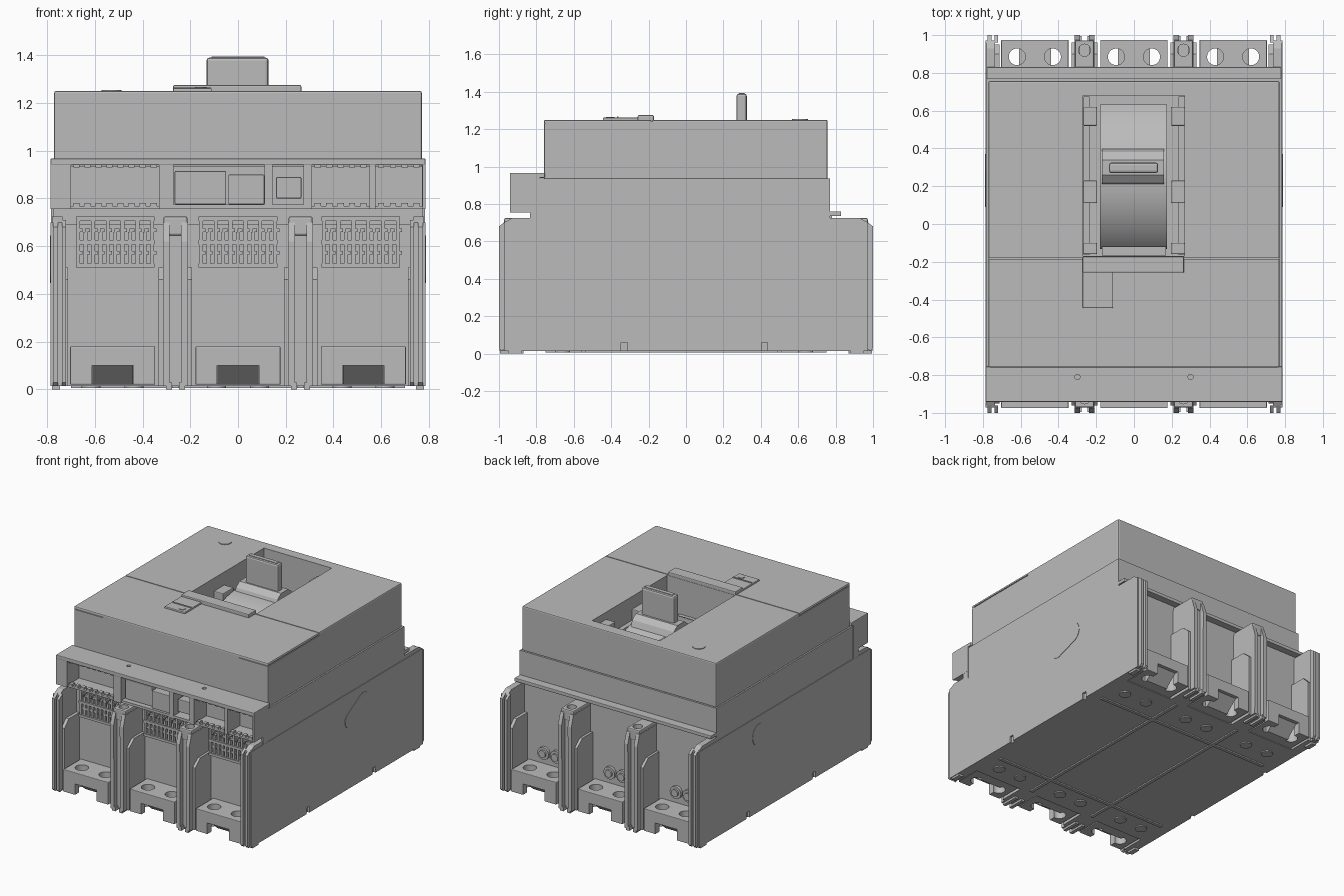
import bpy, bmesh, math
from mathutils import Matrix, Vector

old = bpy.data.objects.get("Cube")
if old:
    bpy.data.objects.remove(old, do_unlink=True)

grey = bpy.data.materials.new("moulded grey")
grey.use_nodes = True
grey.diffuse_color = (0.5, 0.5, 0.5, 1)
grey.node_tree.nodes["Principled BSDF"].inputs["Base Color"].default_value = (0.5, 0.5, 0.5, 1)


def finish(name, bm, smooth=False):
    bmesh.ops.recalc_face_normals(bm, faces=bm.faces)
    mesh = bpy.data.meshes.new(name)
    bm.to_mesh(mesh)
    bm.free()
    mesh.materials.append(grey)
    ob = bpy.data.objects.new(name, mesh)
    bpy.context.collection.objects.link(ob)
    if smooth:
        bpy.ops.object.select_all(action='DESELECT')
        ob.select_set(True)
        bpy.context.view_layer.objects.active = ob
        bpy.ops.object.shade_smooth_by_angle(angle=math.radians(35))
    return ob


def add_box(bm, x, y, z):
    """Add a box given by (min, max) pairs."""
    c = [(a[0] + a[1]) / 2 for a in (x, y, z)]
    s = [abs(a[1] - a[0]) for a in (x, y, z)]
    bmesh.ops.create_cube(bm, size=1, matrix=Matrix.Translation(c) @ Matrix.Diagonal((*s, 1)))


def box(name, x, y, z, bevel=0):
    bm = bmesh.new()
    add_box(bm, x, y, z)
    if bevel:
        bmesh.ops.bevel(bm, geom=bm.edges[:], offset=bevel, segments=2, affect='EDGES', profile=0.5)
    return finish(name, bm)


def prism(name, profile, x, smooth=False):
    """Extrude a (y, z) profile along x."""
    bm = bmesh.new()
    face = bm.faces.new([bm.verts.new((x[0], p, q)) for p, q in profile])
    ext = bmesh.ops.extrude_face_region(bm, geom=[face])
    bmesh.ops.translate(bm, vec=(x[1] - x[0], 0, 0),
                        verts=[v for v in ext["geom"] if isinstance(v, bmesh.types.BMVert)])
    return finish(name, bm, smooth)


def rod(name, pos, r, depth, axis='Z'):
    bm = bmesh.new()
    rot = Matrix.Rotation(math.pi / 2, 4, 'X') if axis == 'Y' else Matrix()
    bmesh.ops.create_cone(bm, cap_ends=True, segments=32, radius1=r, radius2=r, depth=depth,
                          matrix=Matrix.Translation(pos) @ rot)
    return finish(name, bm, True)


def cut(ob, cutters):
    for c in cutters:
        m = ob.modifiers.new("cut", 'BOOLEAN')
        m.operation, m.solver, m.object = 'DIFFERENCE', 'EXACT', c
    bpy.context.view_layer.update()
    deps = bpy.context.evaluated_depsgraph_get()
    ob.data = bpy.data.meshes.new_from_object(ob.evaluated_get(deps))
    ob.modifiers.clear()
    for c in cutters:
        bpy.data.objects.remove(c, do_unlink=True)


PITCH = 0.525
# Case body
box("base_body", (-0.755, 0.755), (-0.78, 0.78), (0.015, 0.75))
box("middle_body", (-0.78, 0.78), (-0.80, 0.77), (0.69, 0.935))
box("rear_ledge", (-0.78, 0.78), (0.76, 0.83), (0.735, 0.76), 0.004)

# Cover with handle window, lid seam and side seams
cover = box("top_cover", (-0.77, 0.77), (-0.76, 0.757), (0.93, 1.25), 0.008)
cut(cover, [box("window_cut", (-0.27, 0.268), (-0.17, 0.68), (0.9, 1.4)),
            box("seam_cut", (-0.8, 0.8), (-0.186, -0.18), (1.24, 1.3))] +
    [box("side_seam_cut", (s * 0.764, s * 0.8), (-0.74, -0.18), (1.228, 1.234)) for s in (-1, 1)] +
    [box("front_seam_cut", (s * 0.54, s * 0.8), (-0.8, -0.754), (1.228, 1.234)) for s in (-1, 1)])
rod("cover_plug", (-0.53, 0.61, 1.25), 0.042, 0.008)

# Handle in the window
arc = [(0.25 + 0.5 * math.sin(a), 0.65 + 0.5 * math.cos(a))
       for a in (math.radians(-50 + 100 * i / 24) for i in range(25))]
prism("handle_saddle", arc, (-0.18, 0.175), True)
prism("handle_root", [(0.2, 1.12), (0.22, 1.17), (0.26, 1.2), (0.34, 1.2), (0.38, 1.17), (0.4, 1.12)],
      (-0.17, 0.16))
box("handle", (-0.132, 0.128), (0.27, 0.325), (1.15, 1.39), 0.012)
box("handle_cap_rim", (-0.11, 0.11), (0.283, 0.312), (1.38, 1.394))
for s in (-1, 1):
    box("window_side_rail", (s * 0.235, s * 0.268), (-0.165, 0.675), (0.935, 1.08))
    for y, w, top in ((0.57, 0.05, 1.2), (0.17, 0.06, 1.16), (-0.13, 0.03, 1.12)):
        box("window_bracket", (s * 0.195, s * 0.27), (y - w, y + w), (0.935, top), 0.006)
box("window_front_step", (-0.17, 0.17), (-0.168, -0.12), (0.935, 1.0))

# Sliding latch on the lid
box("latch_bar", (-0.272, 0.265), (-0.258, -0.172), (1.24, 1.275), 0.006)
box("latch_tab", (-0.272, -0.11), (-0.445, -0.25), (1.24, 1.262), 0.005)
box("latch_tab_ridge", (-0.265, -0.115), (-0.37, -0.362), (1.25, 1.267))
rod("latch_button", (-0.157, -0.405, 1.262), 0.024, 0.008)

# Front hood: top plate, dividing ribs and toothed rails
hood = box("hood_top", (-0.785, 0.785), (-0.942, -0.755), (0.94, 0.967), 0.004)
cut(hood, [rod("hood_hole_cut", (x, -0.81, 0.967), 0.014, 0.03) for x in (-0.3, 0.3)])
for a, b in ((-0.785, -0.70), (-0.33, -0.27), (0.11, 0.145), (0.275, 0.31), (0.55, 0.575), (0.772, 0.785)):
    box("hood_rib", (a, b), (-0.94, -0.79), (0.755, 0.945))
for s in (-1, 1):
    box("hood_cheek", (s * 0.77, s * 0.784), (-0.835, -0.78), (0.70, 0.945))
bm = bmesh.new()
for a, b in ((-0.70, -0.33), (0.31, 0.55), (0.575, 0.772)):
    add_box(bm, (a, b), (-0.93, -0.79), (0.755, 0.768))
    n = round((b - a) / 0.045)
    for i in range(n):
        x = a + (i + 0.5) * (b - a) / n
        add_box(bm, (x - 0.013, x + 0.013), (-0.93, -0.9), (0.768, 0.782))
        add_box(bm, (x - 0.013, x + 0.013), (-0.93, -0.9), (0.93, 0.945))
finish("hood_teeth", bm)
box("accessory_block", (-0.265, -0.05), (-0.90, -0.79), (0.775, 0.915), 0.004)
box("accessory_block_side", (-0.04, 0.11), (-0.92, -0.79), (0.775, 0.90), 0.004)
box("accessory_rail", (-0.27, 0.275), (-0.935, -0.79), (0.757, 0.775))
box("accessory_clip", (0.16, 0.265), (-0.91, -0.79), (0.80, 0.89), 0.004)

# Ventilation grilles above the front terminals
for k in (-1, 0, 1):
    cx = k * PITCH * 0.98
    bm = bmesh.new()
    for z in (0.51, 0.608, 0.706):
        add_box(bm, (cx - 0.165, cx + 0.165), (-0.835, -0.77), (z, z + 0.018))
    for i in range(11):
        x = cx - 0.155 + i * 0.031
        add_box(bm, (x - 0.008, x + 0.008), (-0.83, -0.77), (0.51, 0.66 if i % 2 else 0.72))
        add_box(bm, (x - 0.002, x + 0.018), (-0.825, -0.77), (0.565, 0.58))
        add_box(bm, (x - 0.002, x + 0.018), (-0.825, -0.77), (0.66, 0.675))
    finish("vent_grille", bm)

# Both terminal ends
for e in (-1, 1):
    end = "front" if e < 0 else "rear"
    for k in (-1, 0, 1):
        cx = k * PITCH
        block = box(end + "_terminal", (cx - 0.178, cx + 0.178), (e * 0.77, e * 0.975), (0.02, 0.18), 0.004)
        cut(block, [box("notch_cut", (cx - 0.087, cx + 0.087), (e * 0.84, e * 1.1), (-0.1, 0.1))] +
            [rod("bolt_cut", (cx + d, e * 0.885, 0.1), 0.044, 0.4) for d in (-0.094, 0.094)])
        prism(end + "_terminal_wedge", [(e * 0.77, 0.02), (e * 0.86, 0.02), (e * 0.95, 0.1), (e * 0.77, 0.1)],
              (cx - 0.085, cx + 0.085))
        if e > 0:
            for d in (-0.05, 0.05):
                rod("rear_screw_rim", (cx + d, 0.785, 0.26), 0.044, 0.03, 'Y')
                rod("rear_screw", (cx + d, 0.79, 0.26), 0.026, 0.045, 'Y')
    # Pillars between the bays
    for s in (-1, 1):
        px = s * 0.262
        slope = [(e * 0.77, 0.0), (e * 0.94, 0.0), (e * 0.94, 0.72), (e * 0.77, 0.72)]
        boss = box(end + "_pillar_boss", (px - 0.05, px + 0.05), (e * 0.77, e * 0.972), (0.645, 0.725), 0.008)
        cut(boss, [rod("boss_cut", (px, e * 0.92, 0.72), 0.032, 0.08)])
        prism(end + "_pillar_web", [(e * 0.77, 0.015), (e * 0.965, 0.015), (e * 0.965, 0.66), (e * 0.77, 0.66)],
              (px - 0.03, px + 0.03))
        for t in (-1, 1):
            prism(end + "_pillar_rib", [(e * 0.77, 0.015), (e * 0.998, 0.015), (e * 1.0, 0.62),
                                        (e * 0.975, 0.70), (e * 0.77, 0.70)],
                  (px + t * 0.024, px + t * 0.052))
            prism(end + "_pillar_skirt", [(e * 0.77, 0.015), (e * 0.96, 0.015), (e * 0.96, 0.46),
                                          (e * 0.90, 0.51), (e * 0.77, 0.51)],
                  (px + t * 0.04, px + t * 0.07))
            box(end + "_pillar_foot", (px + t * 0.015, px + t * 0.04), (e * 0.87, e * 0.995), (0, 0.03))
        # Outer wall ends with sloping tops
        prism(end + "_wall_end", [(e * 0.77, 0.015), (e * 0.972, 0.015), (e * 0.972, 0.70),
                                  (e * 0.93, 0.725), (e * 0.77, 0.725)], (s * 0.735, s * 0.78))
        prism(end + "_wall_skirt", [(e * 0.77, 0.015), (e * 0.95, 0.015), (e * 0.95, 0.46),
                                    (e * 0.9, 0.51), (e * 0.77, 0.51)], (s * 0.712, s * 0.74))
        for a, b in ((0.72, 0.738), (0.755, 0.775)):
            prism(end + "_wall_slide", [(e * 0.96, 0.03), (e * 0.985, 0.015), (e * 1.0, 0.03),
                                        (e * 1.0, 0.68), (e * 0.96, 0.71)], (s * a, s * b))
        box(end + "_wall_foot", (s * 0.745, s * 0.78), (e * 0.88, e * 0.95), (0, 0.03))

# Side walls with bottom notches and oval knockouts
for s in (-1, 1):
    wall = box("side_wall", (s * 0.75, s * 0.785), (-0.972, 0.972), (0.015, 0.70))
    cut(wall, [box("wall_notch_cut", (s * 0.77, s * 0.8), (y - 0.017, y + 0.017), (0, 0.06))
               for y in (-0.33, 0.42)])
    pts = []
    for cy, cz, r, start in ((0.15, 0.505, 0.06, 115), (0.295, 0.57, 0.075, -65)):
        for i in range(13):
            a = math.radians(start + 15 * i)
            pts.append((cy + r * math.cos(a), cz + r * math.sin(a)))
    prism("side_knockout", pts, (s * 0.78, s * 0.788))

# Raised ribs and pads under the base
for x in (-0.262, 0.262):
    box("base_long_rib", (x - 0.012, x + 0.012), (-0.75, 0.75), (0.006, 0.02))
for y in (-0.55, 0.5):
    box("base_cross_rib", (-0.7, 0.7), (y - 0.012, y + 0.012), (0.006, 0.02))
for k in (-1, 0, 1):
    for y in (-0.66, 0.64):
        for d in (-0.09, 0.09):
            rod("base_pad", (k * PITCH + d, y, 0.013), 0.04, 0.012)
